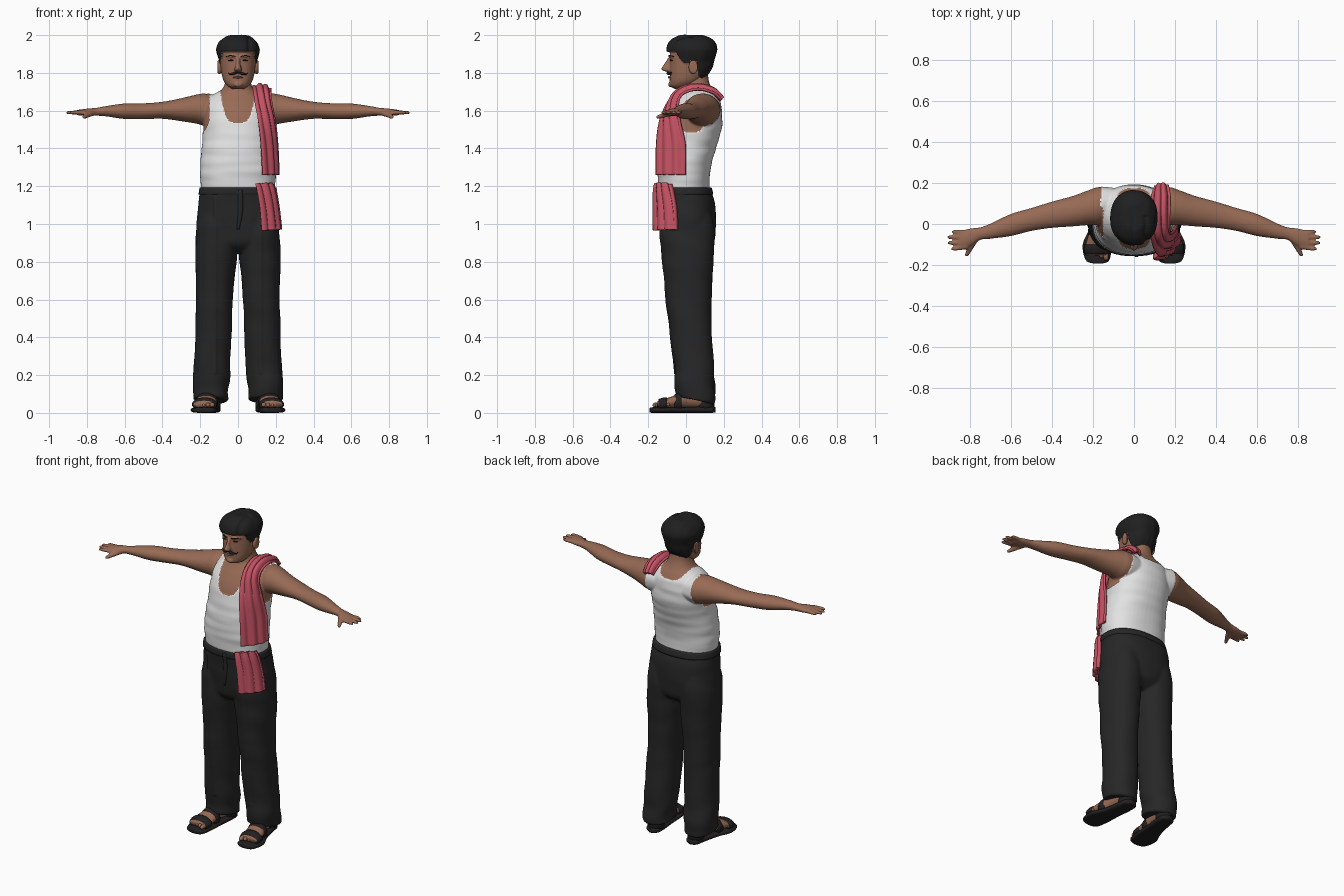
import bpy, bmesh, math
from mathutils import Vector, noise


def mat(name, r, g, b):
    m = bpy.data.materials.new(name)
    m.diffuse_color = (r, g, b, 1)
    return m


SKIN = mat("skin", .31, .145, .09)
WHITE = mat("vest white", .76, .76, .76)
BLACK = mat("trouser black", .02, .02, .021)
HAIR = mat("hair black", .014, .014, .015)
LEATHER = mat("sandal leather", .016, .014, .014)
PINK = mat("towel pink", .56, .085, .125)
PALE = mat("towel pale stripe", .68, .3, .35)
LIP = mat("lip brown", .2, .08, .06)


def smooth_path(rows, k):
    """Catmull-Rom interpolation of equal-length tuples."""
    out, n = [], len(rows)
    for i in range(n - 1):
        a, b, c, d = rows[max(i - 1, 0)], rows[i], rows[i + 1], rows[min(i + 2, n - 1)]
        for s in range(k):
            t = s / k
            out.append([.5 * (2 * q + (r - p) * t + (2 * p - 5 * q + 4 * r - w) * t * t
                              + (3 * q - p - 3 * r + w) * t ** 3) for p, q, r, w in zip(a, b, c, d)])
    return out + [list(rows[-1])]


def loft(bm, axis, rows, n=32, power=2.0, k=5, mirror=False):
    """Closed loft: rows are (position, centre a, centre b, radius a, radius b)."""
    for side in ((1, -1) if mirror else (1,)):
        rings = []
        for t, ca, cb, ra, rb in smooth_path(rows, k):
            ring = []
            for j in range(n):
                c, s = math.cos(2 * math.pi * j / n), math.sin(2 * math.pi * j / n)
                a = ca + ra * math.copysign(abs(c) ** (2 / power), c)
                b = cb + rb * math.copysign(abs(s) ** (2 / power), s)
                co = {'x': (t, a, b), 'y': (a, t, b), 'z': (a, b, t)}[axis]
                ring.append(bm.verts.new((co[0] * side, co[1], co[2])))
            rings.append(ring)
        for r0, r1 in zip(rings, rings[1:]):
            for j in range(n):
                bm.faces.new((r0[j], r0[(j + 1) % n], r1[(j + 1) % n], r1[j]))
        bm.faces.new(rings[0])
        bm.faces.new(rings[-1])


def finish(bm, name, mats, voxel=0, iters=4):
    """Turn a bmesh into a smooth object, optionally fused by a voxel remesh."""
    bmesh.ops.recalc_face_normals(bm, faces=bm.faces[:])
    me = bpy.data.meshes.new(name)
    bm.to_mesh(me)
    bm.free()
    ob = bpy.data.objects.new(name, me)
    bpy.context.collection.objects.link(ob)
    bpy.context.view_layer.objects.active = ob
    if voxel:
        r = ob.modifiers.new("fuse", 'REMESH')
        r.mode, r.voxel_size = 'VOXEL', voxel
        s = ob.modifiers.new("soften", 'SMOOTH')
        s.factor, s.iterations = .5, iters
        for m in ("fuse", "soften"):
            bpy.ops.object.modifier_apply(modifier=m)
    ob.data.materials.clear()
    for m in mats:
        ob.data.materials.append(m)
    for p in ob.data.polygons:
        p.use_smooth = True
    return ob


def part(name, m, axis, rows, **kw):
    bm = bmesh.new()
    loft(bm, axis, rows, **kw)
    return finish(bm, name, [m])


def displace(ob, fn):
    moves = [v.normal * fn(v.co) for v in ob.data.vertices]
    for v, d in zip(ob.data.vertices, moves):
        v.co += d


# Body: torso, neck, arms and hands fused into one skin
bm = bmesh.new()
loft(bm, 'z', [(1.12, 0, 0, .185, .125), (1.2, 0, -.01, .193, .132), (1.3, 0, -.01, .197, .138),
               (1.4, 0, .005, .188, .148), (1.5, 0, .028, .183, .156), (1.58, 0, .042, .182, .146),
               (1.64, 0, .055, .17, .125), (1.68, 0, .06, .135, .1), (1.71, 0, .058, .088, .082),
               (1.75, 0, .05, .068, .073), (1.8, 0, .045, .065, .07)], n=48, power=2.2)
loft(bm, 'x', [(.08, .1, 1.6, .07, .07), (.17, .088, 1.605, .092, .085), (.22, .08, 1.608, .085, .077),
               (.3, .062, 1.605, .074, .061), (.4, .045, 1.602, .064, .045), (.5, .022, 1.597, .056, .042),
               (.6, -.005, 1.597, .054, .041), (.7, -.035, 1.597, .037, .027), (.75, -.047, 1.594, .031, .021),
               (.79, -.062, 1.592, .042, .02), (.835, -.075, 1.59, .046, .016), (.85, -.077, 1.59, .044, .014)],
     mirror=True)
for y0, y1, tip in ((-.042, -.038, .885), (-.065, -.064, .908), (-.088, -.092, .905), (-.11, -.12, .89)):
    loft(bm, 'x', [(.81, y0, 1.59, .012, .012), (tip - .02, y1, 1.59, .0105, .0105),
                   (tip + .003, y1, 1.588, .006, .006)], n=12, mirror=True)
loft(bm, 'y', [(-.06, .765, 1.59, .02, .017), (-.11, .793, 1.578, .016, .014),
               (-.145, .812, 1.568, .012, .011), (-.16, .818, 1.565, .006, .006)], n=12, mirror=True)
body = finish(bm, "body_and_vest", [SKIN, WHITE], voxel=.006)


def is_vest(c):
    ax = abs(c.x)
    edge = .15 + (.012 if c.y > .08 else 0) + 6 * max(0, 1.56 - c.z) ** 2
    if c.z > 1.46 and ax > edge or ax > .24:
        return False
    low = 1.535 if c.y < .05 else 1.655
    return c.z < low + (1.72 - low) * (ax / .095) ** 4 and c.z < 1.74


def vest_lift(c):
    fold = noise.noise(Vector((c.x * 5, c.y * 5, c.z * 22)))
    return .004 + .004 * fold if is_vest(c) else 0


for p in body.data.polygons:
    p.material_index = int(is_vest(p.center))
displace(body, vest_lift)

# Trousers: hips and two legs fused, with folds and a front crease
bm = bmesh.new()
loft(bm, 'z', [(.85, 0, .01, .12, .08), (.9, 0, .01, .205, .135), (1.0, 0, .01, .219, .149),
               (1.1, 0, .005, .213, .151), (1.16, 0, -.005, .205, .145), (1.19, 0, -.01, .199, .14)],
     n=48, power=2.3)
loft(bm, 'z', [(.07, .145, .05, .094, .1), (.2, .141, .045, .096, .104), (.4, .131, .028, .096, .108),
               (.6, .125, .017, .098, .117), (.8, .117, .012, .108, .132), (.95, .112, .01, .108, .144),
               (1.05, .11, .01, .095, .13)], n=40, power=2.2, mirror=True)
trousers = finish(bm, "trousers", [BLACK], voxel=.0085)


def trouser_fold(c):
    ax = abs(c.x)
    hem = max(0, 1 - c.z / .4)
    f = noise.noise(Vector((c.x * 6, c.y * 6 + c.z * 5, c.z * (8 + 6 * hem)))) * (.006 + .01 * hem)
    if c.y < 0 and .2 < c.z < 1.15:
        f += .007 * math.exp(-((ax - .12) / .008) ** 2)
    return f


displace(trousers, trouser_fold)
for v in trousers.data.vertices:   # hem is lower at the heel than at the instep
    if v.co.z < .2:
        v.co.z -= (v.co.y - .02) * .25 * (1 - v.co.z / .2)
part("waistband", BLACK, 'z', [(1.155, 0, -.006, .209, .15), (1.175, 0, -.008, .207, .149),
                               (1.193, 0, -.01, .203, .145)], n=48, power=2.3, k=2)
part("trouser_fly", BLACK, 'z', [(.97, 0, -.13, .008, .012), (1.06, .012, -.14, .014, .013),
                                 (1.18, .012, -.149, .015, .012)], n=12)

# Feet, toes and sandals
bm = bmesh.new()
loft(bm, 'y', [(-.15, .18, .045, .055, .018), (-.08, .172, .055, .058, .03), (0, .155, .07, .045, .045),
               (.08, .145, .07, .042, .045), (.13, .14, .06, .03, .03)], mirror=True)
for i in range(5):
    y, x = -.172 + .011 * i, .136 + .023 * i
    r = .016 - .0015 * i
    loft(bm, 'y', [(y - r * .3, x, .04, .004, .004), (y + .006, x, .042, r * .75, r * .75),
                   (y + .04, x, .045, r * .75, r * .8)], n=12, mirror=True)
finish(bm, "feet", [SKIN])
part("sandal_soles", LEATHER, 'y',
     [(-.192, .175, .015, .025, .012), (-.175, .178, .015, .058, .015), (-.1, .178, .015, .072, .015),
      (-.02, .16, .015, .057, .015), (.08, .143, .017, .05, .017), (.135, .14, .017, .042, .017),
      (.155, .14, .017, .018, .014)], power=3, mirror=True)
bm = bmesh.new()
for y0, y1, x, z, rx, rz in ((-.145, -.1, .177, .045, .067, .036), (-.06, -.025, .165, .055, .06, .052)):
    loft(bm, 'y', [(y0, x, z - .005, rx * .95, rz * .9), ((y0 + y1) / 2, x, z, rx, rz),
                   (y1, x, z, rx * .98, rz * 1.03)], n=28, k=3, mirror=True)
loft(bm, 'z', [(.02, .14, .1, .047, .05), (.045, .14, .1, .047, .05), (.07, .14, .1, .044, .048)],
     k=1, mirror=True)
finish(bm, "sandal_straps", [LEATHER])

# Head with brow and nose fused, hair lifted from the scalp
bm = bmesh.new()
loft(bm, 'z', [(1.715, 0, -.03, .03, .03), (1.73, 0, -.022, .055, .06), (1.755, 0, -.004, .075, .082),
               (1.79, 0, .012, .086, .098), (1.83, 0, .024, .092, .11), (1.88, 0, .029, .095, .114),
               (1.93, 0, .031, .094, .114), (1.96, 0, .031, .078, .098), (1.98, 0, .031, .045, .06)],
     n=48, power=2.2)
loft(bm, 'z', [(1.805, 0, -.09, .012, .01), (1.814, 0, -.1, .02, .025), (1.826, 0, -.1, .018, .03),
               (1.85, 0, -.092, .011, .022), (1.88, 0, -.08, .011, .016)], n=16)
loft(bm, 'x', [(.008, -.078, 1.886, .012, .006), (.035, -.076, 1.889, .014, .008),
               (.065, -.055, 1.884, .01, .006)], n=12, mirror=True)
loft(bm, 'x', [(-.022, -.085, 1.74, .004, .008), (0, -.083, 1.738, .012, .014), (.022, -.085, 1.74, .004, .008)], n=12)
head = finish(bm, "head_and_hair", [SKIN, HAIR], voxel=.005)
HAIRLINE = [(-.2, 1.915), (-.045, 1.91), (-.035, 1.885), (-.01, 1.85), (.02, 1.85), (.025, 1.865),
            (.055, 1.86), (.065, 1.79), (.1, 1.745), (.3, 1.74)]


def is_hair(c):
    for (y0, z0), (y1, z1) in zip(HAIRLINE, HAIRLINE[1:]):
        if y0 <= c.y < y1:
            return c.z > z0 + (z1 - z0) * (c.y - y0) / (y1 - y0)
    return False


def hair_lift(c):
    if not is_hair(c):
        return 0
    top = min(1, max(0, (c.z - 1.86) / .06))
    part_line = .008 * math.exp(-((c.x - .05) / .01) ** 2) * (c.y < .04)
    return .007 + .013 * top - part_line + .003 * noise.noise(Vector((c.x * 40, c.y * 12, c.z * 18)))


for p in head.data.polygons:
    p.material_index = int(is_hair(p.center))
displace(head, hair_lift)

# Face details
part("ears", SKIN, 'x', [(.082, .03, 1.828, .012, .022), (.096, .036, 1.83, .022, .035),
                         (.106, .041, 1.832, .021, .034), (.109, .041, 1.832, .012, .024)], n=20, mirror=True)
part("moustache", HAIR, 'x', [(-.054, -.078, 1.803, .003, .003), (-.043, -.085, 1.793, .007, .004),
                              (-.02, -.094, 1.797, .009, .007), (0, -.093, 1.802, .008, .004),
                              (.02, -.094, 1.797, .009, .007), (.043, -.085, 1.793, .007, .004),
                              (.054, -.078, 1.803, .003, .003)], n=12)
part("lips", LIP, 'x', [(-.026, -.082, 1.776, .003, .002), (0, -.09, 1.777, .006, .006),
                        (.026, -.082, 1.776, .003, .002)], n=12)
part("eyes", HAIR, 'x', [(.02, -.08, 1.866, .002, .001), (.036, -.08, 1.867, .005, .004),
                         (.052, -.069, 1.865, .002, .001)], n=12, mirror=True)
part("eyebrows", HAIR, 'x', [(.014, -.091, 1.886, .003, .002), (.04, -.087, 1.892, .004, .003),
                             (.064, -.065, 1.886, .003, .002)], n=10, mirror=True)


# Checked towel: a folded ribbon between two edge paths
def towel(name, rows, bulge, bands, thick=.014, nu=24, k=12):
    bm = bmesh.new()
    grid, path = [], smooth_path(rows, k)
    for i, r in enumerate(path):
        a, b = Vector(r[:3]), Vector(r[3:])
        q0, q1 = path[max(i - 1, 0)], path[min(i + 1, len(path) - 1)]
        n = (b - a).cross(Vector(q1[:3]) - Vector(q0[:3])).normalized()
        grid.append([bm.verts.new(a.lerp(b, u / nu) + n * (bulge * math.sin(math.pi * u / nu)
                     + .006 * math.sin(u * 19 / nu + i * .02))) for u in range(nu + 1)])
    for i in range(len(grid) - 1):
        for u in range(nu):
            f = bm.faces.new((grid[i][u], grid[i][u + 1], grid[i + 1][u + 1], grid[i + 1][u]))
            z = f.calc_center_median().z
            in_band = any(lo < z < hi for lo, hi in bands)
            f.material_index = int(in_band or i % 8 == 3 or u % 8 == 4)
    ob = finish(bm, name, [PINK, PALE])
    s = ob.modifiers.new("cloth", 'SOLIDIFY')
    s.thickness, s.offset = thick, 0
    bpy.ops.object.modifier_apply(modifier="cloth")


towel("shoulder_towel", [(.13, -.155, 1.26, .215, -.005, 1.26), (.12, -.152, 1.42, .207, -.005, 1.42),
                         (.105, -.135, 1.54, .195, -.03, 1.54), (.09, -.095, 1.63, .18, -.04, 1.63),
                         (.083, -.045, 1.69, .175, -.015, 1.685), (.078, .04, 1.722, .175, .06, 1.708),
                         (.085, .125, 1.705, .175, .14, 1.69), (.1, .178, 1.655, .165, .183, 1.65)],
      .02, [(1.28, 1.315)])
towel("waist_towel", [(.125, -.165, .965, .228, -.05, .97), (.115, -.165, 1.08, .215, -.055, 1.08),
                      (.1, -.163, 1.17, .2, -.07, 1.17), (.09, -.155, 1.21, .185, -.08, 1.21)],
      .02, [(1.195, 1.25)], thick=.022)
